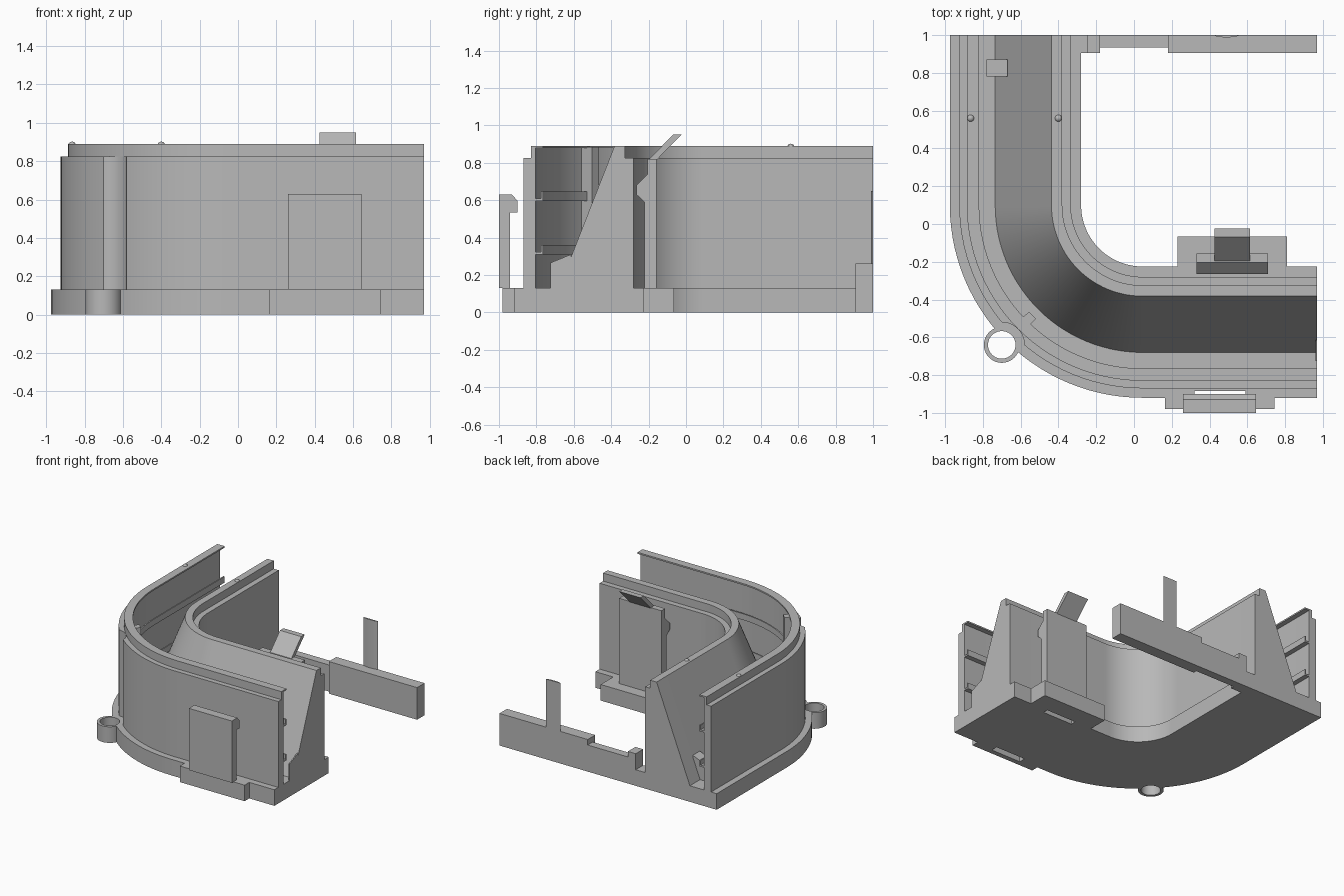
import bpy, bmesh, math
from mathutils import Vector

if "Cube" in bpy.data.objects:
    bpy.data.objects.remove(bpy.data.objects["Cube"], do_unlink=True)

grey = bpy.data.materials.new("light_grey_plastic")
grey.use_nodes = True
COLOUR = (0.48, 0.48, 0.48, 1)
grey.diffuse_color = COLOUR
grey.node_tree.nodes["Principled BSDF"].inputs["Base Color"].default_value = COLOUR

CX, CY = 0.045, 0.10      # centre of the bend
END_X, END_Y = 0.97, 1.0  # open ends of the two legs


def finish(name, bm):
    bmesh.ops.recalc_face_normals(bm, faces=bm.faces)
    mesh = bpy.data.meshes.new(name)
    bm.to_mesh(mesh)
    bm.free()
    mesh.materials.append(grey)
    obj = bpy.data.objects.new(name, mesh)
    bpy.context.collection.objects.link(obj)
    return obj


# Stations place a (y, z) section along the front leg, the bend or the side leg
def along_x(x):
    return lambda y, z: Vector((x, y, z))


def along_y(y0):
    return lambda y, z: Vector((CX - (CY - y), y0, z))


def on_bend(deg):
    a = math.radians(deg)
    return lambda y, z: Vector((CX + (CY - y) * math.cos(a), CY + (CY - y) * math.sin(a), z))


def loft(name, section, stations):
    bm = bmesh.new()
    rings = [[bm.verts.new(s(y, z)) for y, z in section] for s in stations]
    n = len(section)
    for a, b in zip(rings, rings[1:]):
        for i in range(n):
            j = (i + 1) % n
            bm.faces.new((a[i], a[j], b[j], b[i]))
    bm.faces.new(rings[0])
    bm.faces.new(rings[-1])
    return finish(name, bm)


def slab(name, section, x0, x1):
    return loft(name, section, [along_x(x0), along_x(x1)])


def rect(y0, y1, z0, z1):
    return [(y0, z0), (y1, z0), (y1, z1), (y0, z1)]


def cylinder(name, x, y, r, z0, z1):
    bm = bmesh.new()
    bmesh.ops.create_cone(bm, cap_ends=True, segments=40, radius1=r, radius2=r, depth=z1 - z0)
    bmesh.ops.translate(bm, verts=bm.verts, vec=(x, y, (z0 + z1) / 2))
    return finish(name, bm)


def cut(obj, *cutters):
    bpy.context.view_layer.objects.active = obj
    for c in cutters:
        mod = obj.modifiers.new("cut", "BOOLEAN")
        mod.operation, mod.solver, mod.object = "DIFFERENCE", "EXACT", c
        bpy.ops.object.modifier_apply(modifier=mod.name)


STEPS = 28
PATH = [along_x(END_X)] + [on_bend(270 - 90 * i / STEPS) for i in range(STEPS + 1)] + [along_y(END_Y)]

# Main swept channel
base = loft("base_plate", rect(-0.92, -0.225, 0, 0.13), PATH)
outer = loft("outer_wall", [(-0.87, 0.13), (-0.87, 0.825), (-0.83, 0.825), (-0.83, 0.89),
                            (-0.765, 0.89), (-0.765, 0.878), (-0.805, 0.878), (-0.805, 0.13)], PATH)
loft("inner_wall", [(-0.68, 0.13), (-0.382, 0.89), (-0.325, 0.89), (-0.325, 0.825),
                    (-0.28, 0.825), (-0.28, 0.13)], PATH)

# Hooked rails on the inside of the outer wall
for name, z in (("lower_rail", 0.31), ("upper_rail", 0.595)):
    loft(name, [(-0.805, z), (-0.765, z), (-0.765, z + 0.05), (-0.775, z + 0.05),
                (-0.775, z + 0.013), (-0.805, z + 0.013)], PATH)

# Rib at the bend and stop blocks on the channel floor
loft("bend_rib", rect(-0.81, -0.725, 0.13, 0.885), [on_bend(223.2), on_bend(226.8)])
block = [(-0.725, 0.13), (-0.725, 0.265), (-0.615, 0.31), (-0.615, 0.13)]
slab("front_stop_block", block, 0.96, END_X)
loft("side_stop_block", block, [along_y(0.78), along_y(0.87)])

# Screw lug at the outside of the bend
LUG = (-0.70, -0.64)
lug = cylinder("screw_lug", *LUG, 0.095, 0, 0.13)
hole = cylinder("hole_cutter", *LUG, 0.073, -0.1, 0.3)
notch = cylinder("notch_cutter", *LUG, 0.12, 0.13, 0.825)

# Front clip on its foot
front_foot = slab("front_clip_foot", rect(-0.98, -0.92, 0, 0.13), 0.165, 0.745)
slab("front_clip", [(-1, 0.13), (-1, 0.63), (-0.93, 0.63), (-0.9, 0.595), (-0.9, 0.535),
                    (-0.94, 0.535), (-0.94, 0.13)], 0.26, 0.645)
front_slot = slab("front_slot_cutter", rect(-0.94, -0.885, -0.1, 0.2), 0.32, 0.59)

# Rear clip with hook and release tab
rear_foot = slab("rear_clip_foot", rect(-0.225, -0.065, 0, 0.13), 0.23, 0.81)
slab("rear_clip", [(-0.222, 0.13), (-0.222, 0.59), (-0.265, 0.63), (-0.265, 0.68), (-0.205, 0.74),
                   (-0.205, 0.82), (-0.157, 0.82), (-0.157, 0.13)], 0.33, 0.71)
slab("release_tab", [(-0.2, 0.815), (-0.07, 0.95), (-0.025, 0.95), (-0.157, 0.815)], 0.425, 0.615)
rear_slot = slab("rear_slot_cutter", rect(-0.265, -0.222, -0.1, 0.2), 0.385, 0.655)

# Openings
cut(base, hole, front_slot, rear_slot)
cut(lug, hole)
cut(outer, notch)
cut(front_foot, front_slot)
cut(rear_foot, rear_slot)
for c in (hole, notch, front_slot, rear_slot):
    bpy.data.objects.remove(c, do_unlink=True)

# Back bar in stepped sections
slab("back_bar_long", rect(0.905, 1, 0, 0.26), 0.18, END_X)
slab("back_bar_low", rect(0.935, 1, 0, 0.215), -0.18, 0.18)
slab("back_bar_stub", rect(0.905, 1, 0, 0.26), -0.25, -0.18)
slab("back_bar_root", rect(0.905, 1, 0, 0.13), -0.28, -0.25)

# Thin curved post standing on the back bar
bm = bmesh.new()
arc = [(0.49 + 0.065 * math.cos(t * math.pi / 10), 1 - 0.012 * math.sin(t * math.pi / 10)) for t in range(11)]
face = bm.faces.new([bm.verts.new((x, y, 0.25)) for x, y in arc])
ext = bmesh.ops.extrude_face_region(bm, geom=[face])["geom"]
bmesh.ops.translate(bm, verts=[v for v in ext if isinstance(v, bmesh.types.BMVert)], vec=(0, 0, 0.4))
finish("back_post", bm)

# Small locating pips on the wall tops
for name, x in (("outer_pip", -0.865), ("inner_pip", -0.40)):
    bm = bmesh.new()
    bmesh.ops.create_uvsphere(bm, u_segments=16, v_segments=8, radius=0.02)
    bmesh.ops.translate(bm, verts=bm.verts, vec=(x, 0.56, 0.882))
    finish(name, bm)

# Smooth the bends, keep edges crisp
for obj in bpy.context.scene.objects:
    obj.select_set(obj.type == "MESH")
bpy.context.view_layer.objects.active = base
bpy.ops.object.shade_smooth_by_angle(angle=math.radians(30))
